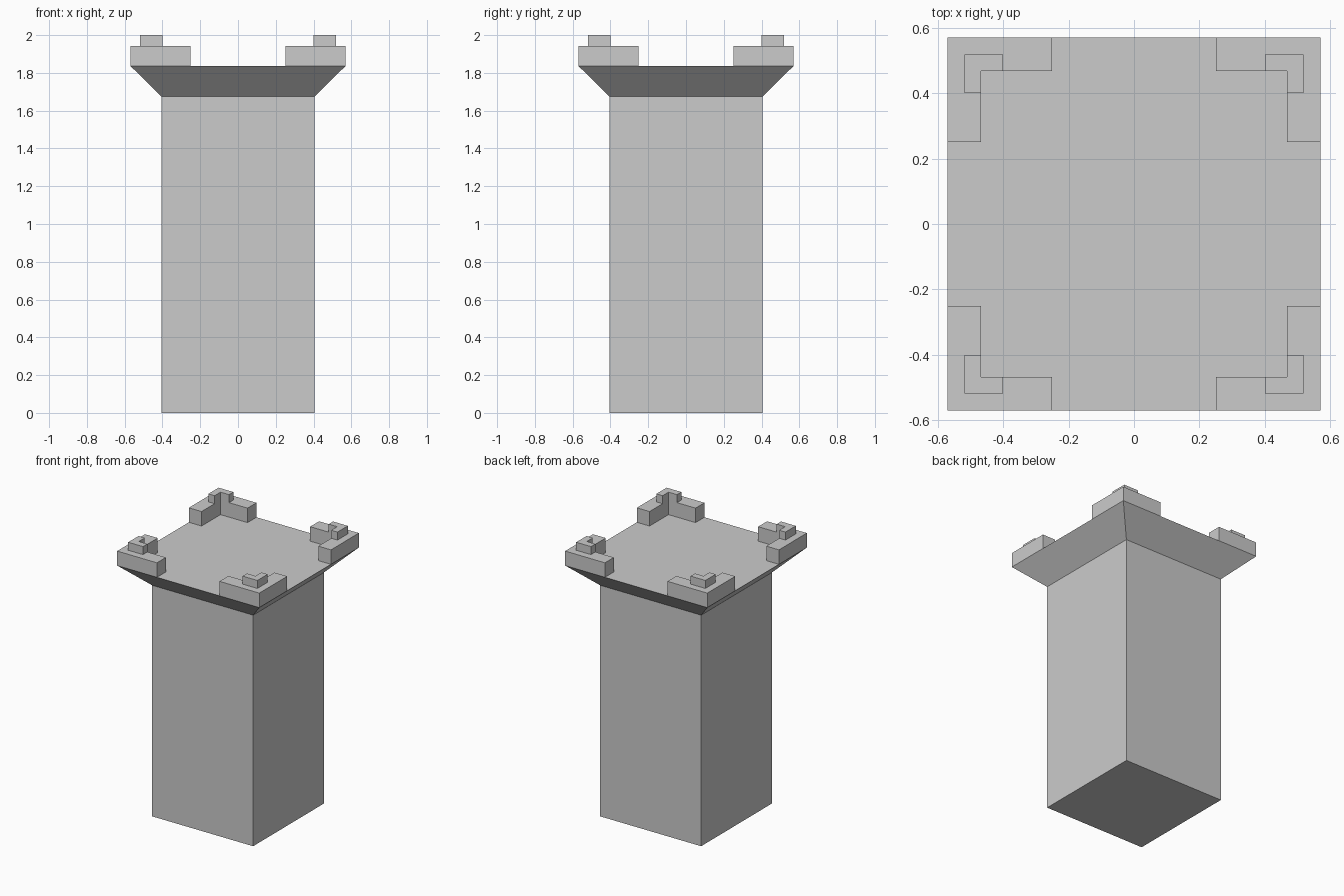
import bpy
import bmesh

cube = bpy.data.objects.get("Cube")
if cube:
    bpy.data.objects.remove(cube, do_unlink=True)

# One plain stone colour
stone = bpy.data.materials.new("grey stone")
stone.use_nodes = True
colour = (0.6, 0.6, 0.6, 1)
stone.diffuse_color = colour
stone.node_tree.nodes["Principled BSDF"].inputs["Base Color"].default_value = colour


def finish(name, bm):
    bmesh.ops.recalc_face_normals(bm, faces=bm.faces)
    mesh = bpy.data.meshes.new(name)
    bm.to_mesh(mesh)
    bm.free()
    mesh.materials.append(stone)
    obj = bpy.data.objects.new(name, mesh)
    bpy.context.collection.objects.link(obj)
    return obj


def l_block(name, outer, inner, end, z0, z1, sx, sy):
    """Extruded L hugging one corner of the platform."""
    profile = [(outer, outer), (end, outer), (end, inner),
               (inner, inner), (inner, end), (outer, end)]
    bm = bmesh.new()
    base = bm.faces.new([bm.verts.new((x * sx, y * sy, z0)) for x, y in profile])
    top = bmesh.ops.extrude_face_region(bm, geom=[base], use_keep_orig=True)
    verts = [v for v in top["geom"] if isinstance(v, bmesh.types.BMVert)]
    bmesh.ops.translate(bm, verts=verts, vec=(0, 0, z1 - z0))
    finish(name, bm)


# Tower: square shaft flaring out to a flat platform
bm = bmesh.new()
rings = []
for half, z in ((0.405, 0), (0.405, 1.675), (0.57, 1.837)):
    rings.append([bm.verts.new((x * half, y * half, z))
                  for x, y in ((-1, -1), (1, -1), (1, 1), (-1, 1))])
for low, high in zip(rings, rings[1:]):
    for i in range(4):
        j = (i + 1) % 4
        bm.faces.new((low[i], low[j], high[j], high[i]))
bm.faces.new(rings[0])
bm.faces.new(rings[-1])
finish("tower_shaft", bm)

# Stepped corner battlements
for sx, side in ((-1, "right"), (1, "left")):
    for sy, face in ((-1, "front"), (1, "back")):
        corner = face + "_" + side
        l_block("battlement_" + corner, 0.57, 0.468, 0.251, 1.837, 1.942, sx, sy)
        l_block("battlement_cap_" + corner, 0.518, 0.468, 0.4, 1.942, 2.0, sx, sy)
